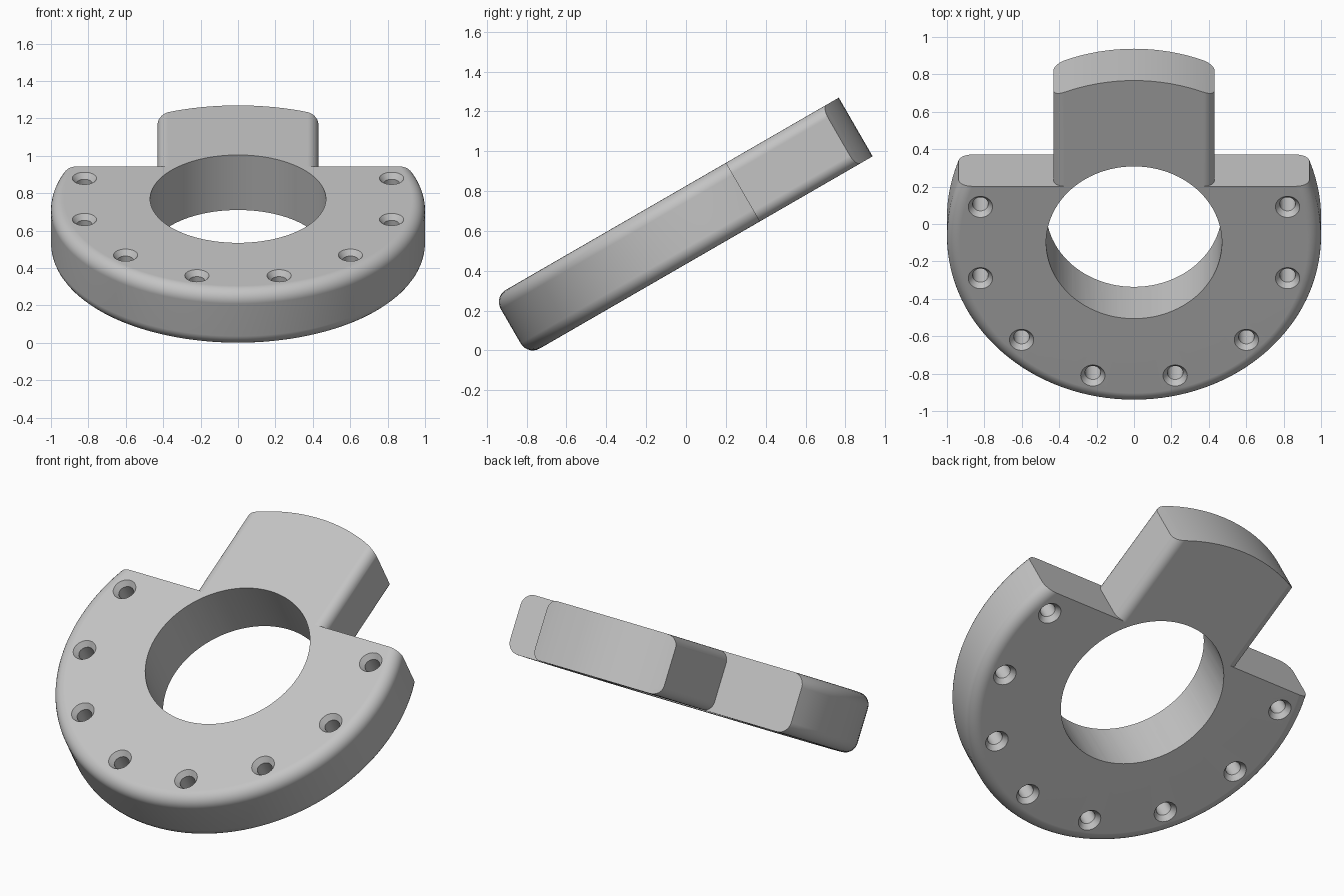
import bpy, bmesh
from math import pi, sin, cos, radians
from mathutils import Matrix, Vector

if "Cube" in bpy.data.objects:
    bpy.data.objects.remove(bpy.data.objects["Cube"], do_unlink=True)

HALF = 0.17          # half thickness of the plate
FLAT = 0.347         # distance of the flat edge from the ring centre
TAB = 0.43           # half width of the tab
BORE = 0.47

grey = bpy.data.materials.new("plain grey")
grey.use_nodes = True
grey.diffuse_color = (0.55, 0.55, 0.55, 1)
grey.node_tree.nodes["Principled BSDF"].inputs["Base Color"].default_value = (0.55, 0.55, 0.55, 1)


def finish(bm, name):
    bmesh.ops.remove_doubles(bm, verts=bm.verts, dist=1e-5)
    bmesh.ops.recalc_face_normals(bm, faces=bm.faces)
    mesh = bpy.data.meshes.new(name)
    bm.to_mesh(mesh)
    bm.free()
    mesh.materials.append(grey)
    obj = bpy.data.objects.new(name, mesh)
    bpy.context.collection.objects.link(obj)
    return obj


def lathe(bm, profile, steps, centre=(0, 0, 0)):
    """Spin an (r, z) profile that starts and ends on the axis."""
    c = Vector(centre)
    verts = [bm.verts.new(c + Vector((r, 0, z))) for r, z in profile]
    edges = [bm.edges.new(pair) for pair in zip(verts, verts[1:])]
    bmesh.ops.spin(bm, geom=verts + edges, cent=c, axis=(0, 0, 1),
                   angle=2 * pi, steps=steps)


def fillet(cx, cz, r, start, steps=7):
    """Quarter circle of points from the start angle in degrees."""
    return [(cx + r * cos(radians(start + 90 * i / steps)),
             cz + r * sin(radians(start + 90 * i / steps))) for i in range(steps + 1)]


def combine(obj, other, operation):
    mod = obj.modifiers.new(operation.lower(), "BOOLEAN")
    mod.operation, mod.object, mod.solver = operation, other, "EXACT"
    bpy.context.view_layer.objects.active = obj
    bpy.ops.object.modifier_apply(modifier=mod.name)
    bpy.data.objects.remove(other, do_unlink=True)


# Round plate with filleted rims
R = 0.07
bm = bmesh.new()
lathe(bm, [(0, -HALF)] + fillet(1 - R, R - HALF, R, -90)
      + fillet(1 - R, HALF - R, R, 0) + [(0, HALF)], 128)
plate = finish(bm, "clamp_plate")

# Straight cut across the back of the plate
bm = bmesh.new()
bmesh.ops.create_cube(bm, size=1, matrix=Matrix.Translation((0, FLAT + 1, 0))
                      @ Matrix.Diagonal((3, 2, 1, 1)))
combine(plate, finish(bm, "back_cutter"), "DIFFERENCE")

# Tab: rounded bar trimmed to the outer circle
r = 0.06
bm = bmesh.new()
section = []
for sx, sz, start in ((1, 1, 0), (-1, 1, 90), (-1, -1, 180), (1, -1, 270)):
    section += fillet(sx * (TAB - r), sz * (HALF - r), r, start)
bar = bm.faces.new([bm.verts.new((x, 0.1, z)) for x, z in section])
moved = bmesh.ops.extrude_face_region(bm, geom=[bar], use_keep_orig=True)["geom"]
bmesh.ops.translate(bm, vec=(0, 1.2, 0),
                    verts=[v for v in moved if isinstance(v, bmesh.types.BMVert)])
tab = finish(bm, "tab")
bm = bmesh.new()
lathe(bm, [(0, -1), (1, -1), (1, 1), (0, 1)], 128)
combine(tab, finish(bm, "tab_trimmer"), "INTERSECT")
combine(plate, tab, "UNION")

# Central bore and eight through holes, countersunk on both faces
bm = bmesh.new()
lathe(bm, [(0, -1), (BORE, -1), (BORE, 1), (0, 1)], 96)
for i in range(8):
    a = radians(15 - 30 * i)
    lathe(bm, [(0, -HALF - 0.02), (0.065, -HALF - 0.02), (0.065, -HALF),
               (0.042, 0.03 - HALF), (0.042, HALF - 0.03),
               (0.065, HALF), (0.065, HALF + 0.02), (0, HALF + 0.02)],
          32, (0.85 * cos(a), 0.85 * sin(a), 0))
combine(plate, finish(bm, "hole_cutter"), "DIFFERENCE")

# Smooth shading, then tilt the whole plate
bpy.ops.object.select_all(action="DESELECT")
plate.select_set(True)
bpy.context.view_layer.objects.active = plate
bpy.ops.object.shade_smooth_by_angle(angle=radians(30))
weighted = plate.modifiers.new("even_normals", "WEIGHTED_NORMAL")
weighted.keep_sharp = True
plate.data.transform(Matrix.Translation((0, -0.014, 0.622)) @ Matrix.Rotation(radians(30), 4, "X"))
